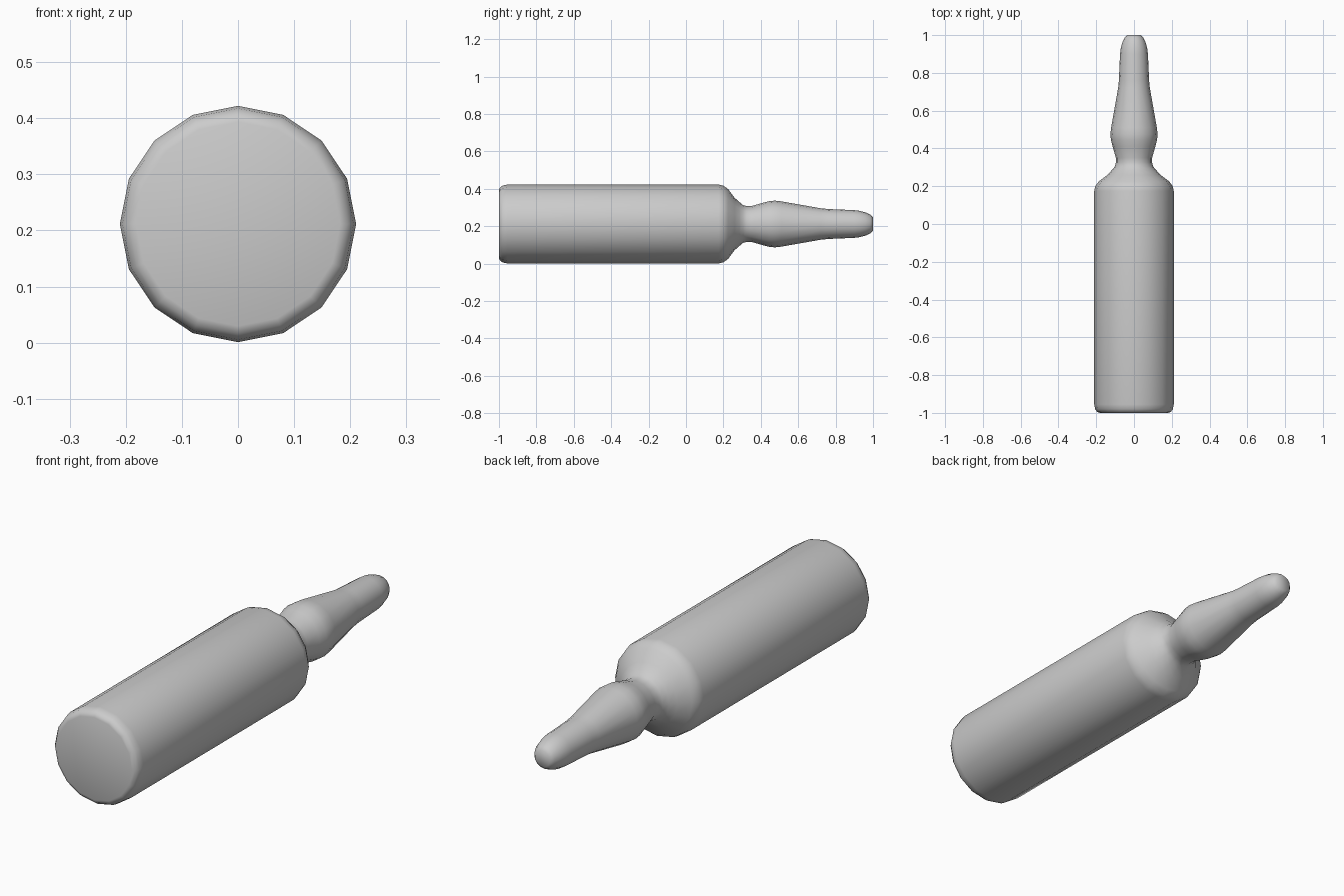
import bpy, bmesh, math

if "Cube" in bpy.data.objects:
    bpy.data.objects.remove(bpy.data.objects["Cube"])

SIDES = 16
AXIS_Z = 0.2115

# Lathe profile along y: (y, radius)
PROFILE = [
    # rounded base and straight body
    (-1.0, 0.182), (-0.995, 0.195), (-0.98, 0.206), (-0.955, 0.2105), (0.175, 0.2105),
    # shoulder and pinched neck
    (0.2, 0.205), (0.225, 0.187), (0.26, 0.14), (0.285, 0.118), (0.305, 0.101),
    (0.325, 0.096), (0.35, 0.096),
    # bulb and tapering tip
    (0.41, 0.113), (0.445, 0.122), (0.475, 0.125), (0.51, 0.121), (0.72, 0.084),
    (0.76, 0.08), (0.9, 0.074), (0.93, 0.07), (0.96, 0.062), (0.985, 0.05), (1.0, 0.036),
]

# Glass ampoule: rings bridged into one closed shell
bm = bmesh.new()
rings = []
for y, r in PROFILE:
    ring = []
    for i in range(SIDES):
        a = 2 * math.pi * i / SIDES
        ring.append(bm.verts.new((r * math.cos(a), y, AXIS_Z + r * math.sin(a))))
    rings.append(ring)
for lower, upper in zip(rings, rings[1:]):
    for i in range(SIDES):
        j = (i + 1) % SIDES
        bm.faces.new((lower[i], lower[j], upper[j], upper[i]))
bm.faces.new(rings[0])
bm.faces.new(rings[-1])
bmesh.ops.recalc_face_normals(bm, faces=bm.faces)
for f in bm.faces:
    f.smooth = True

mesh = bpy.data.meshes.new("ampoule")
bm.to_mesh(mesh)
bm.free()
ampoule = bpy.data.objects.new("ampoule", mesh)
bpy.context.collection.objects.link(ampoule)
